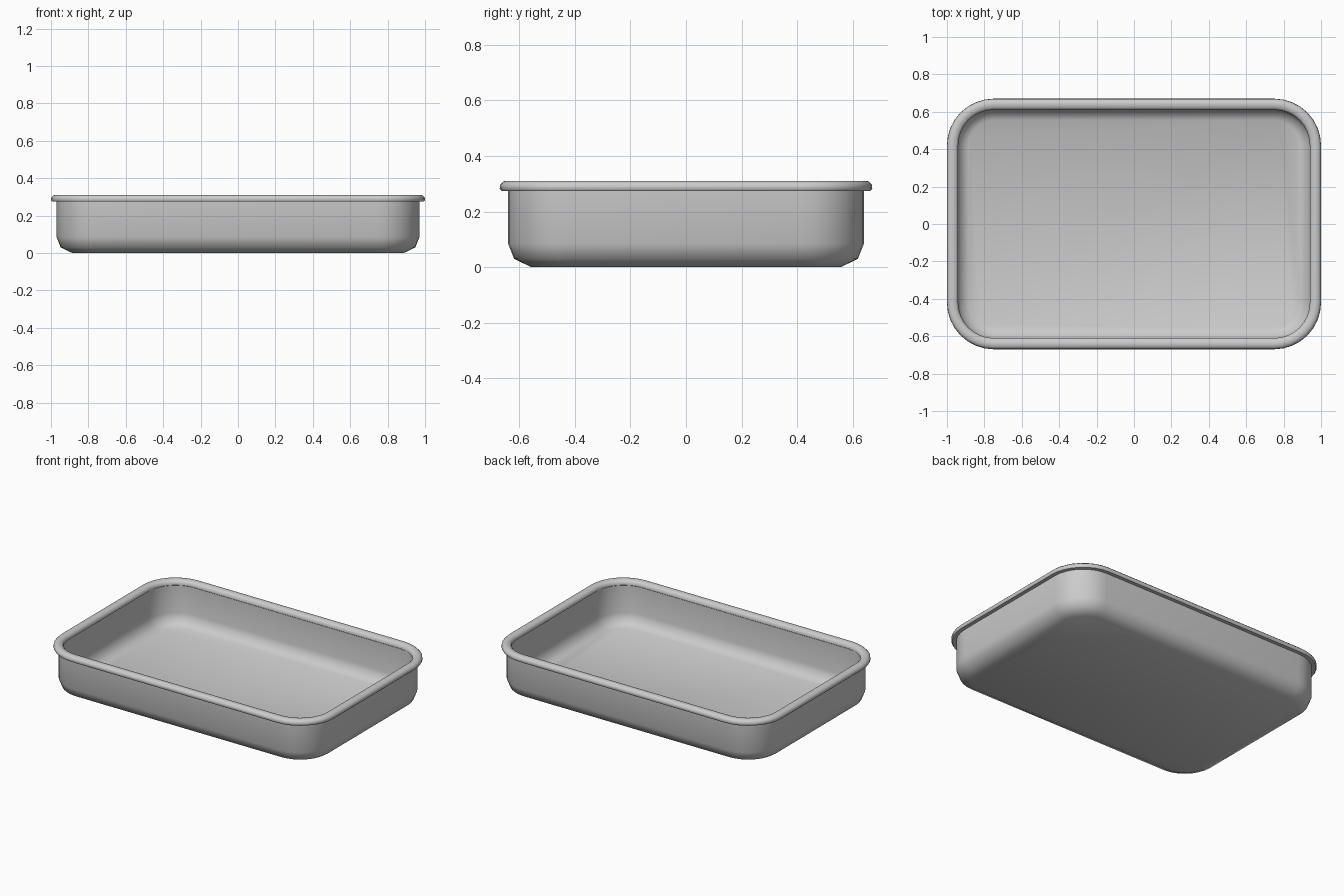
import bpy
import bmesh
from math import cos, sin, pi, radians

cube = bpy.data.objects.get("Cube")
if cube:
    bpy.data.objects.remove(cube)

HALF_X, HALF_Y, RADIUS, STEPS = 1.0, 0.67, 0.25, 8

metal = bpy.data.materials.new("grey metal")
metal.use_nodes = True
grey = (0.6, 0.6, 0.6, 1)
metal.diffuse_color = grey
metal.node_tree.nodes["Principled BSDF"].inputs["Base Color"].default_value = grey


def rounded_ring(bm, inset, z):
    """Rounded rectangle, inset from the outermost outline."""
    r = RADIUS - inset
    ring = []
    for k, (sx, sy) in enumerate([(1, 1), (-1, 1), (-1, -1), (1, -1)]):
        for i in range(STEPS + 1):
            a = (k + i / STEPS) * pi / 2
            ring.append(bm.verts.new((sx * (HALF_X - RADIUS) + r * cos(a),
                                      sy * (HALF_Y - RADIUS) + r * sin(a), z)))
    return ring


def loft(name, profile, closed):
    """Skin a profile of (inset, height) around the rounded outline."""
    bm = bmesh.new()
    rings = [rounded_ring(bm, *p) for p in profile]
    pairs = list(zip(rings, rings[1:]))
    if closed:
        pairs.append((rings[-1], rings[0]))
    else:
        bm.faces.new(rings[0])
        bm.faces.new(rings[-1])
    for a, b in pairs:
        n = len(a)
        for i in range(n):
            j = (i + 1) % n
            bm.faces.new((a[i], a[j], b[j], b[i]))
    bmesh.ops.recalc_face_normals(bm, faces=bm.faces)
    mesh = bpy.data.meshes.new(name)
    bm.to_mesh(mesh)
    bm.free()
    obj = bpy.data.objects.new(name, mesh)
    bpy.context.collection.objects.link(obj)
    mesh.materials.append(metal)
    bpy.ops.object.select_all(action="DESELECT")
    obj.select_set(True)
    bpy.context.view_layer.objects.active = obj
    bpy.ops.object.shade_smooth_by_angle(angle=radians(50))


# Pan body: underside, outer wall, inner wall, floor
loft("pan_body", [(0.115, 0), (0.052, 0.03), (0.03, 0.085), (0.03, 0.295),
                  (0.055, 0.295), (0.055, 0.095), (0.07, 0.045),
                  (0.115, 0.02)], False)

# Rolled rim around the top edge
loft("rolled_rim", [(0.03, 0.275), (0.006, 0.275), (0, 0.283), (0.002, 0.298),
                    (0.014, 0.309), (0.03, 0.311), (0.048, 0.308),
                    (0.06, 0.296), (0.06, 0.28), (0.054, 0.275)], True)
